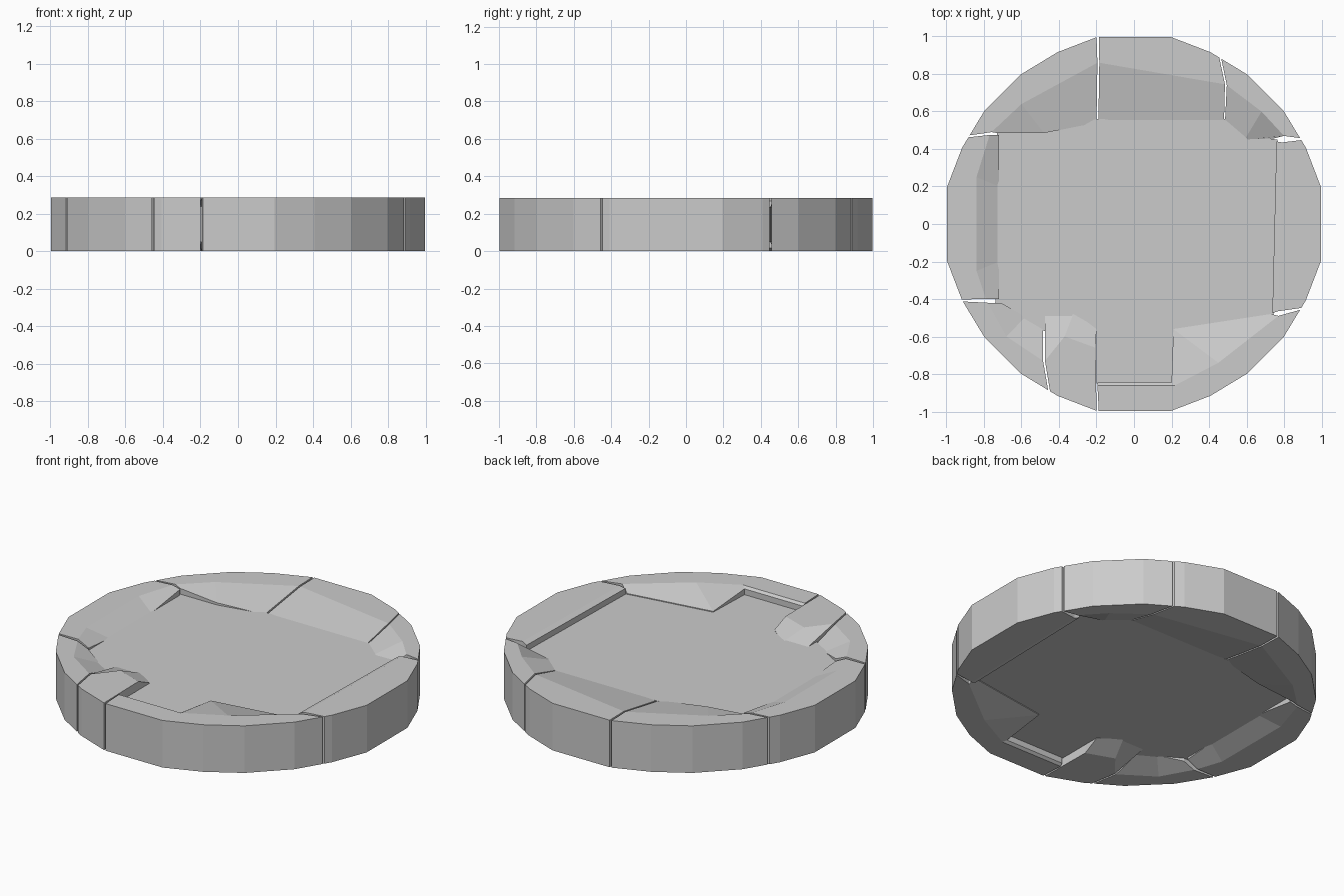
import bpy, bmesh
from math import radians, cos, sin

if "Cube" in bpy.data.objects:
    bpy.data.objects.remove(bpy.data.objects["Cube"])

H = 0.285          # full thickness
LOW, HIGH = 0.233, 0.272   # inner lip heights: flush with slab / proud of slab
GAP = 0.35         # half of the crack between stones, in degrees

# Rim polygon vertices (angle, radius), repeated per quadrant
RIM = [(q * 90 + a, r) for q in range(-1, 5) for a, r in
       ((11, 1.017), (24, 1.003), (37, 1.0), (53, 1.0), (66, 1.003), (79, 1.017))]


def polar(a, r):
    return (r * cos(radians(a)), r * sin(radians(a)))


def rim_point(a):
    for (a0, r0), (a1, r1) in zip(RIM, RIM[1:]):
        if a0 <= a <= a1:
            t = (a - a0) / (a1 - a0)
            p, q = polar(a0, r0), polar(a1, r1)
            return (p[0] + (q[0] - p[0]) * t, p[1] + (q[1] - p[1]) * t)


def finish(bm, name):
    bmesh.ops.recalc_face_normals(bm, faces=bm.faces)
    me = bpy.data.meshes.new(name)
    bm.to_mesh(me)
    bm.free()
    ob = bpy.data.objects.new(name, me)
    bpy.context.collection.objects.link(ob)
    return ob


def stone(name, a0, a1, mid, inner):
    """Rim stone: arc wall, flat outer band, slope down to the inner lip, mirrored below."""
    a0, a1 = a0 + GAP, a1 - GAP
    arc = [rim_point(a0)] + [polar(a, r) for a, r in RIM if a0 < a < a1] + [rim_point(a1)]
    bm = bmesh.new()
    rows = []
    for flip in (False, True):
        def v(x, y, z):
            return bm.verts.new((x, y, H - z if flip else z))
        rows.append(([v(x, y, H) for x, y in arc],
                     [v(x, y, H) for x, y in mid],
                     [v(x, y, z) for x, y, z in inner]))
    (o, m, i), (ob, mb, ib) = rows

    def strip(p, q):
        for k in range(len(p) - 1):
            bm.faces.new((p[k], p[k + 1], q[k + 1], q[k]))
    for r in rows:
        bm.faces.new(r[0] + r[1][::-1])
        strip(r[1], r[2])
    strip(o, ob)
    strip(i, ib)
    for k in (0, -1):
        bm.faces.new((o[k], m[k], i[k], ib[k], mb[k], ob[k]))
    bmesh.ops.triangulate(bm, faces=[f for f in bm.faces if len(f.verts) != 4])
    return finish(bm, name)


# Centre slab with its front tab, slightly thinner than the ring
outline = [(-0.74, -0.42), (-0.6, -0.5), (-0.48, -0.57), (-0.2, -0.57), (-0.2, -0.85),
           (0.2, -0.85), (0.21, -0.57), (0.745, -0.49), (0.765, 0.45), (0.6, 0.47),
           (0.49, 0.56), (-0.2, 0.56), (-0.48, 0.5), (-0.73, 0.49)]
bm = bmesh.new()
face = bm.faces.new([bm.verts.new((x, y, H - 0.237)) for x, y in outline])
top = bmesh.ops.extrude_face_region(bm, geom=[face])["geom"]
bmesh.ops.translate(bm, verts=[g for g in top if isinstance(g, bmesh.types.BMVert)],
                    vec=(0, 0, 0.474 - H))
finish(bm, "centre_slab")

# Ring of stones, anticlockwise from the right
stone("right_stone", -27, 27,
      [(0.77, -0.465), (0.79, 0.435)],
      [(0.738, -0.475, HIGH), (0.76, 0.44, HIGH)])
stone("back_right_stone", 27, 62.5,
      [(0.8, 0.47), (0.68, 0.6), (0.495, 0.74)],
      [(0.74, 0.455, LOW), (0.59, 0.45, LOW), (0.485, 0.54, LOW)])
stone("back_stone", 62.5, 101,
      [(0.485, 0.745), (-0.185, 0.86)],
      [(0.48, 0.54, LOW), (-0.19, 0.54, LOW)])
stone("back_left_stone", 101, 152,
      [(-0.195, 0.86), (-0.6, 0.64), (-0.76, 0.49)],
      [(-0.2, 0.54, LOW), (-0.48, 0.485, 0.25), (-0.73, 0.485, HIGH)])
stone("left_stone", 152, 204,
      [(-0.77, 0.475), (-0.84, 0.25), (-0.84, -0.25), (-0.79, -0.4)],
      [(-0.72, 0.475, HIGH), (-0.72, 0.2, LOW), (-0.72, -0.2, LOW), (-0.72, -0.4, 0.25)])
stone("front_left_stone", 204, 243,
      [(-0.78, -0.42), (-0.68, -0.6), (-0.485, -0.73)],
      [(-0.71, -0.42, 0.255), (-0.58, -0.495, LOW), (-0.485, -0.55, LOW)])
stone("small_front_stone", 243, 259,
      [(-0.475, -0.73), (-0.37, -0.6), (-0.205, -0.66)],
      [(-0.475, -0.47, LOW), (-0.32, -0.47, LOW), (-0.2, -0.56, 0.24)])
stone("front_stone", 259, 333,
      [(-0.195, -0.86), (0.22, -0.86), (0.45, -0.74), (0.77, -0.49)],
      [(-0.195, -0.845, HIGH), (0.2, -0.845, HIGH), (0.21, -0.56, 0.242), (0.73, -0.48, 0.242)])
